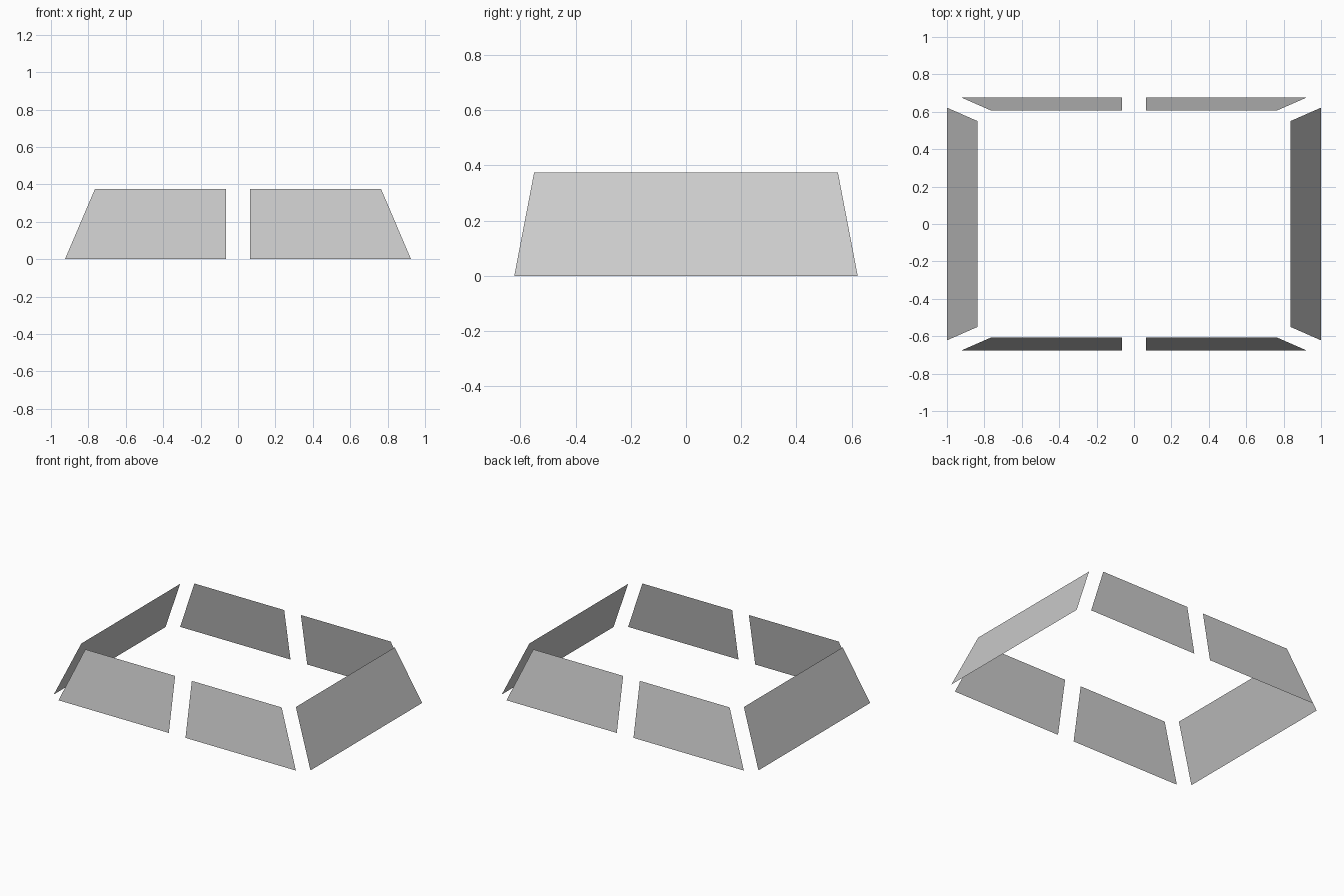
import bpy

if "Cube" in bpy.data.objects:
    bpy.data.objects.remove(bpy.data.objects["Cube"])

HEIGHT = 0.375


def panel(name, corners, mirror_x, mirror_y):
    """Single flat panel; mirroring one axis reverses winding, so flip it back."""
    sx, sy = (-1 if mirror_x else 1), (-1 if mirror_y else 1)
    pts = [(x * sx, y * sy, z) for x, y, z in corners]
    if sx * sy < 0:
        pts.reverse()
    mesh = bpy.data.meshes.new(name)
    mesh.from_pydata(pts, [], [tuple(range(len(pts)))])
    mesh.update()
    obj = bpy.data.objects.new(name, mesh)
    bpy.context.collection.objects.link(obj)
    return obj


# Right half of the front wall, leaning inward, facing out
half_wall = [(0.065, -0.677, 0), (0.925, -0.677, 0),
             (0.765, -0.607, HEIGHT), (0.065, -0.607, HEIGHT)]
# Right end wall, leaning inward, facing out
end_wall = [(1, -0.622, 0), (1, 0.622, 0),
            (0.836, 0.55, HEIGHT), (0.836, -0.55, HEIGHT)]

for mx, side in ((False, "right"), (True, "left")):
    panel(f"{side}_panel", end_wall, mx, False)
    for my, end in ((False, "front"), (True, "back")):
        panel(f"{end}_{side}_panel", half_wall, mx, my)
